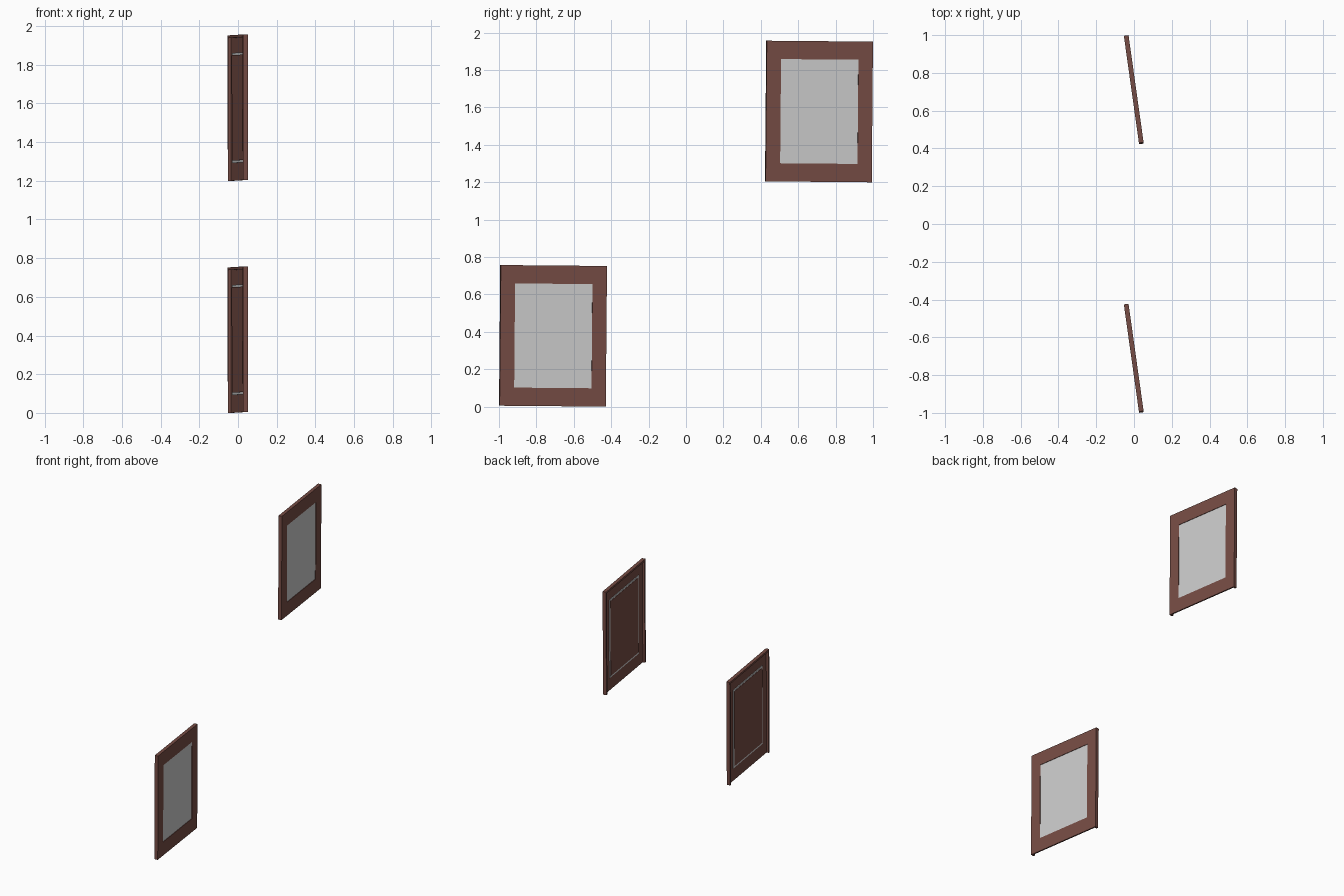
import bpy, bmesh, math
from mathutils import Matrix, Vector

if "Cube" in bpy.data.objects:
    bpy.data.objects.remove(bpy.data.objects["Cube"])

def material(name, rgb):
    m = bpy.data.materials.new(name)
    m.diffuse_color = (*rgb, 1)
    m.use_nodes = True
    m.node_tree.nodes["Principled BSDF"].inputs["Base Color"].default_value = m.diffuse_color
    return m

BROWN = material("dark red wood", (0.18, 0.072, 0.058))
GREY = material("light grey", (0.6, 0.6, 0.6))

W, H, D = 0.573, 0.752, 0.025      # frame width, height, depth
OW, OH = 0.418, 0.557              # opening
WALL = 0.014                       # thickness of the hollow rear rim

def add_box(bm, x0, x1, y0, y1, z0, z1):
    size = Vector((x1 - x0, y1 - y0, z1 - z0))
    mid = Vector((x0 + x1, y0 + y1, z0 + z1)) / 2
    bmesh.ops.create_cube(bm, size=1, matrix=Matrix.Translation(mid) @ Matrix.Diagonal((*size, 1)))

def add_ring(bm, x0, x1, w, h, ow, oh):
    """Rectangular ring with real thickness, facing x."""
    loops = []
    for x in (x0, x1):
        for a, b in ((w / 2, h / 2), (ow / 2, oh / 2)):
            loops.append([bm.verts.new((x, sy * a, sz * b))
                          for sy, sz in ((-1, -1), (1, -1), (1, 1), (-1, 1))])
    back_out, back_in, front_out, front_in = loops
    for p, q in ((front_out, front_in), (front_in, back_in),
                 (back_in, back_out), (back_out, front_out)):
        for i in range(4):
            j = (i + 1) % 4
            bm.faces.new((p[i], p[j], q[j], q[i]))
    bmesh.ops.recalc_face_normals(bm, faces=bm.faces)

def finish(bm, name, mat, matrix):
    me = bpy.data.meshes.new(name)
    bm.to_mesh(me)
    bm.free()
    me.materials.append(mat)
    ob = bpy.data.objects.new(name, me)
    ob.matrix_world = matrix
    bpy.context.collection.objects.link(ob)

def picture(prefix, y, z):
    place = (Matrix.Translation((-0.001, y, z))
             @ Matrix.Rotation(math.radians(8), 4, 'Z')
             @ Matrix.Rotation(math.radians(-0.5), 4, 'X'))
    # front moulding
    bm = bmesh.new()
    add_ring(bm, 0.003, D / 2, W, H, OW, OH)
    finish(bm, prefix + "_frame_front", BROWN, place)
    # rear rim on the sides and top, open at the bottom
    bm = bmesh.new()
    for s in (-1, 1):
        a, b = sorted((s * W / 2, s * (W / 2 - WALL)))
        add_box(bm, -D / 2, 0.003, a, b, -H / 2, H / 2)
    add_box(bm, -D / 2, 0.003, -W / 2 + WALL, W / 2 - WALL, H / 2 - WALL, H / 2)
    finish(bm, prefix + "_frame_rim", BROWN, place)
    # grey picture panel, slightly larger than the backing so its edge shows
    bm = bmesh.new()
    add_box(bm, -0.001, 0.009, -OW / 2 - 0.004, OW / 2 + 0.004, -OH / 2 - 0.006, OH / 2 + 0.006)
    finish(bm, prefix + "_panel", GREY, place)
    # brown backing board
    bm = bmesh.new()
    add_box(bm, -0.003, -0.001, -OW / 2 + 0.006, OW / 2 - 0.006, -OH / 2 + 0.006, OH / 2 - 0.006)
    finish(bm, prefix + "_backing", BROWN, place)

picture("lower", -0.711, 0.3785)
picture("upper", 0.711, 1.578)
